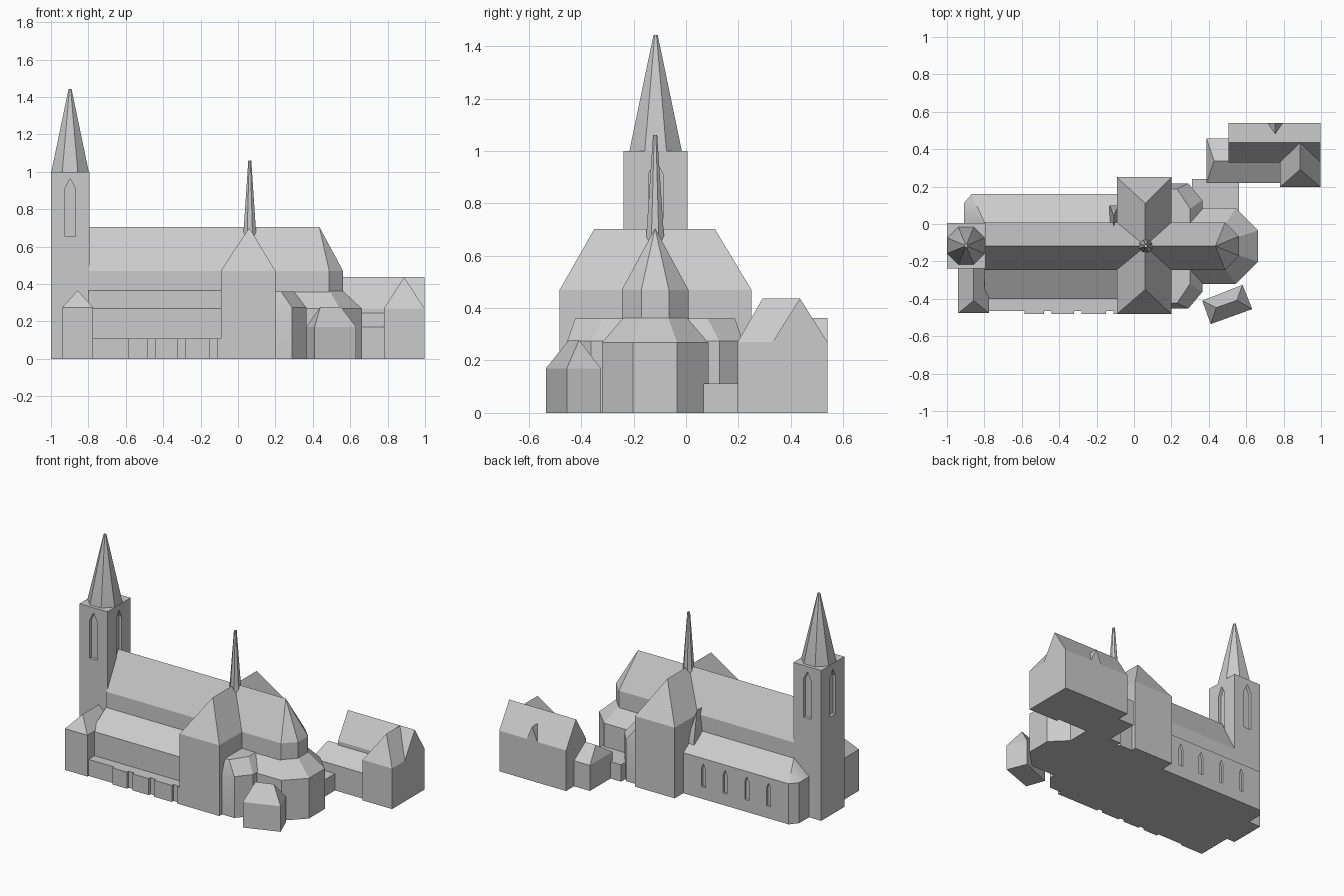
import bpy, bmesh, math

if "Cube" in bpy.data.objects:
    bpy.data.objects.remove(bpy.data.objects["Cube"])

stone = bpy.data.materials.new("light grey stone")
stone.diffuse_color = (0.6, 0.6, 0.6, 1)
stone.use_nodes = True
stone.node_tree.nodes["Principled BSDF"].inputs["Base Color"].default_value = stone.diffuse_color
AX = -0.118  # y of the church axis


def finish(name, bm):
    bmesh.ops.remove_doubles(bm, verts=bm.verts, dist=1e-5)
    bmesh.ops.recalc_face_normals(bm, faces=bm.faces)
    me = bpy.data.meshes.new(name)
    bm.to_mesh(me)
    bm.free()
    me.materials.append(stone)
    ob = bpy.data.objects.new(name, me)
    bpy.context.collection.objects.link(ob)
    return ob


def loft(name, *rings):
    """Skin a stack of (outline, z) rings with equal point counts."""
    bm = bmesh.new()
    vs = [[bm.verts.new((x, y, z)) for x, y in pts] for pts, z in rings]
    n = len(vs[0])
    for a, b in zip(vs, vs[1:]):
        for i in range(n):
            j = (i + 1) % n
            bm.faces.new((a[i], a[j], b[j], b[i]))
    bm.faces.new(vs[0][::-1])
    if len(set(rings[-1][0])) > 2:
        bm.faces.new(vs[-1])
    return finish(name, bm)


def rect(x0, x1, y0, y1):
    return [(x0, y0), (x1, y0), (x1, y1), (x0, y1)]


def box(name, x0, x1, y0, y1, z):
    return loft(name, (rect(x0, x1, y0, y1), 0), (rect(x0, x1, y0, y1), z))


def house(name, x0, x1, y0, y1, eave, ridge, axis, h0=0, h1=0, mid=None):
    """Walls with a ridge roof; h0 and h1 pull the ridge ends in to make hips."""
    base = rect(x0, x1, y0, y1)
    if axis == 'x':
        m = (y0 + y1) / 2 if mid is None else mid
        a, b = (x0 + h0, m), (x1 - h1, m)
        top = [a, b, b, a]
    else:
        m = (x0 + x1) / 2 if mid is None else mid
        a, b = (m, y0 + h0), (m, y1 - h1)
        top = [a, a, b, b]
    return loft(name, (base, 0), (base, eave), (top, ridge))


def octagon(cx, cy, apothem):
    r = apothem / math.cos(math.pi / 8)
    return [(cx + r * math.cos(math.pi * (k + .5) / 4),
             cy + r * math.sin(math.pi * (k + .5) / 4)) for k in range(8)]


def apse(x0, cx, a):
    """Long outline ending in half an octagon to the east."""
    t = a * math.tan(math.pi / 8)
    return [(x0, AX - a), (cx + t, AX - a), (cx + a, AX - t),
            (cx + a, AX + t), (cx + t, AX + a), (x0, AX + a)]


def niches(ob, spots, w, z0, z1, tip, depth=0.02):
    """Cut pointed recesses; each spot is (x, y, angle of the wall)."""
    bm = bmesh.new()
    prof = [(-w, z0), (w, z0), (w, z1), (0, tip), (-w, z1)]
    for x, y, ang in spots:
        c, s = math.cos(ang), math.sin(ang)
        rings = [[bm.verts.new((x + u * c - d * s, y + u * s + d * c, z))
                  for u, z in prof] for d in (-depth, depth)]
        for i in range(5):
            j = (i + 1) % 5
            bm.faces.new((rings[0][i], rings[0][j], rings[1][j], rings[1][i]))
        bm.faces.new(rings[0][::-1])
        bm.faces.new(rings[1])
    cutter = finish("niche_cutter", bm)
    cutter.hide_render = True
    mod = ob.modifiers.new("niches", 'BOOLEAN')
    mod.operation, mod.solver, mod.object = 'DIFFERENCE', 'EXACT', cutter
    bpy.context.view_layer.objects.active = ob
    bpy.ops.object.modifier_apply(modifier=mod.name)
    bpy.data.objects.remove(cutter)


# west tower with belfry niches and an eight-sided spire
tower = box("tower", -1, -.795, -.238, .006, 1.0)
niches(tower, [(-.898, -.238, 0), (-.898, .006, 0),
               (-1, -.116, math.pi / 2), (-.795, -.116, math.pi / 2)],
       .028, .655, .91, .965)
loft("tower_spire", (octagon(-.898, -.116, .1), .99), (octagon(-.898, -.116, .1), 1.0),
     (octagon(-.898, -.116, .008), 1.443))

# nave and choir under one roof
out = apse(-.8, .435, .127)
peak = [(-.8, AX)] + [(.435, AX)] * 4 + [(-.8, AX)]
loft("nave", (out, 0), (out, .47), (peak, .705))

# transept with steep hipped ends, and the ridge turret
house("transept", -.092, .2, -.482, .25, .47, .702, 'y', .132, .14, .06)
loft("ridge_turret", (octagon(.063, AX, .034), .62), (octagon(.063, AX, .034), .67),
     (octagon(.063, AX, .008), 1.06))

# side aisles
wall = [(-.91, -.01), (-.09, -.01), (-.09, .16), (-.868, .16), (-.91, .11)]
top = [(-.8, .005), (-.09, .005), (-.09, .009), (-.8, .009), (-.8, .009)]
north = loft("north_aisle", (wall, 0), (wall, .27), (top, .365))
niches(north, [(x, .16, 0) for x in (-.72, -.56, -.4, -.24)], .015, .08, .2, .235, .015)
loft("south_aisle", (rect(-.8, -.09, -.402, -.2), 0), (rect(-.8, -.09, -.402, -.2), .27),
     (rect(-.8, -.09, -.245, -.2), .365))
house("southwest_porch", -.94, -.775, -.477, -.2, .275, .367, 'y', .068, 0, -.857)
house("stair_turret", -.13, -.085, -.02, .1, .34, .51, 'y', 0, .06)

# low plinth along the south aisle, with notched front
box("south_plinth", -.775, -.09, -.465, -.39, .11)
for i, (a, b) in enumerate([(-.585, -.48), (-.44, -.32), (-.28, -.15), (-.11, -.09)]):
    box("plinth_block_%d" % i, a, b, -.482, -.46, .11)

# ambulatory round the choir
ring = apse(.19, .46, .203)
loft("ambulatory", (ring, 0), (ring, .268), (apse(.19, .44, .12), .365))

# chapels in the angles of the transept, mirrored about the axis
for name, s in (("south_chapel", -1), ("north_chapel", 1)):
    low = [(x, AX + s * d) for x, d in
           ((.19, .1), (.365, .1), (.365, .245), (.29, .335), (.19, .335))]
    high = [(x, AX + s * d) for x, d in
            ((.19, .1), (.3, .1), (.3, .2), (.23, .305), (.19, .305))]
    loft(name, (low, 0), (low, .275), (high, .36))

# rotated sacristy on the southeast
ground = [(.365, -.41), (.41, -.535), (.632, -.455), (.58, -.325)]
a, b = (.44, -.447), (.55, -.408)
loft("sacristy", (ground, 0), (ground, .17), ([a, a, b, b], .278))

# low passage to the parish house
box("passage", .31, .562, .06, .24, .112)

# parish house: main range, cross wing, low side range and dormer
house("house_range", .505, .997, .33, .54, .27, .437, 'x')
house("house_wing", .78, .997, .197, .435, .27, .436, 'y', .095, 0)
house("house_side_range", .388, .79, .218, .457, .17, .25, 'x', .04, 0)
house("house_dormer", .715, .795, .44, .541, .27, .362, 'y')

# smooth only shallow angles so the masonry edges stay sharp
bpy.ops.object.select_all(action='SELECT')
bpy.context.view_layer.objects.active = tower
bpy.ops.object.shade_smooth_by_angle(angle=math.radians(25))
